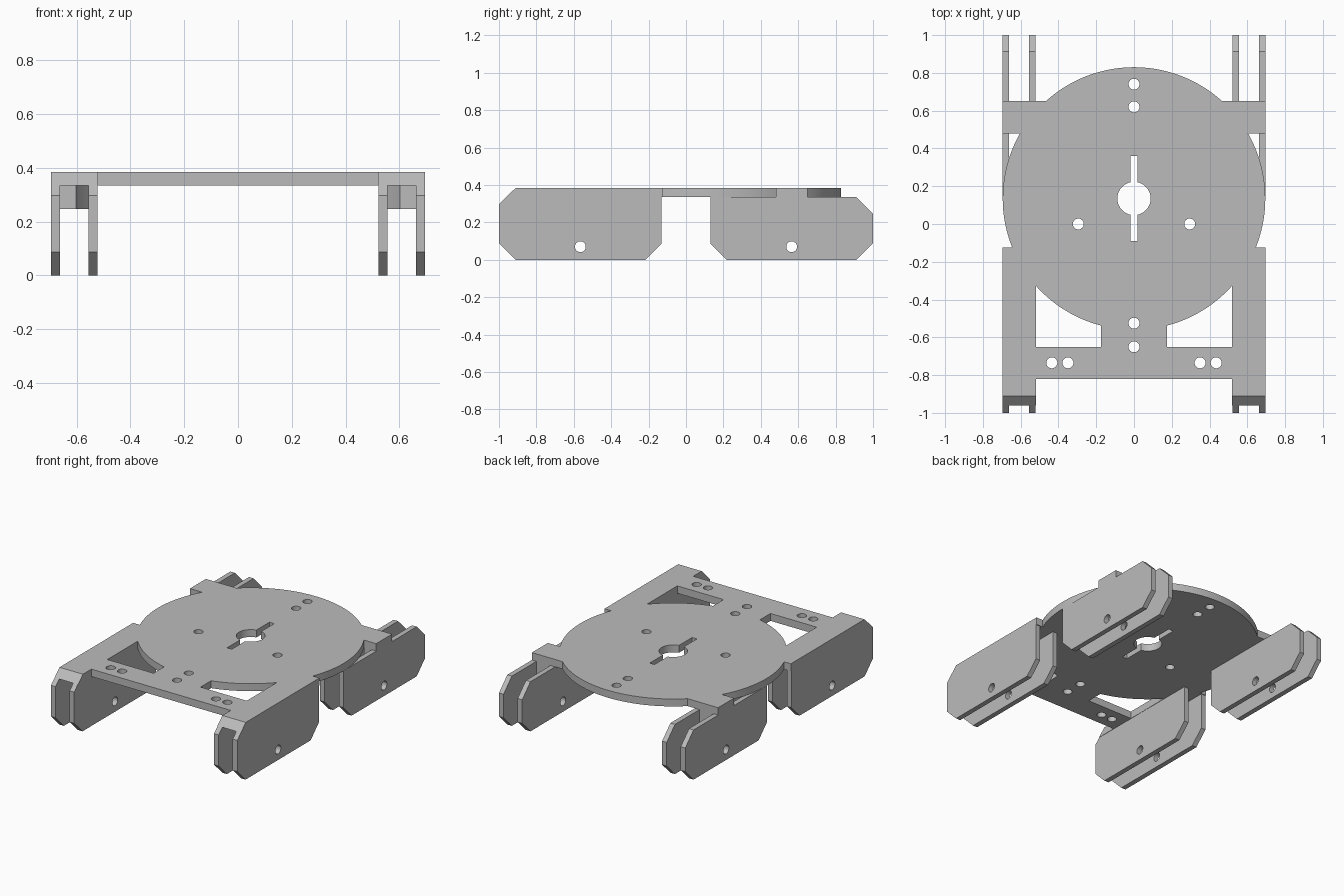
import bpy, bmesh
from math import sin, cos, asin, acos, pi
from mathutils import Matrix

cube = bpy.data.objects.get("Cube")
if cube:
    bpy.data.objects.remove(cube, do_unlink=True)

grey = bpy.data.materials.new("plain grey")
grey.use_nodes = True
color = (0.5, 0.5, 0.5, 1)
grey.diffuse_color = color
grey.node_tree.nodes["Principled BSDF"].inputs["Base Color"].default_value = color

# Shared dimensions
CY, R = 0.135, 0.695          # turntable disc centre and radius
HALF = 0.695                  # half width of the chassis
DECK, TOP = 0.335, 0.385      # deck underside and top
NOSE = -0.962                 # lower front edge of the deck
HOLE = 0.029


def arc(cx, cy, r, a0, a1, n):
    return [(cx + r * cos(a0 + (a1 - a0) * i / n),
             cy + r * sin(a0 + (a1 - a0) * i / n)) for i in range(n + 1)]


def circle(cx, cy, r=HOLE, n=32):
    return arc(cx, cy, r, 0, 2 * pi, n)[:-1]


def flip(points):
    return [(-x, y) for x, y in reversed(points)]


def at_y(y):
    return asin((y - CY) / R)


def at_x(x):
    return acos(x / R)


def cut_sheet(name, loops, low, high, matrix=None):
    """Extrude an outline with holes between two levels."""
    curve = bpy.data.curves.new(name, "CURVE")
    curve.dimensions = "2D"
    curve.fill_mode = "BOTH"
    curve.extrude = (high - low) / 2
    for loop in loops:
        spline = curve.splines.new("POLY")
        spline.points.add(len(loop) - 1)
        for point, (x, y) in zip(spline.points, loop):
            point.co = (x, y, 0, 1)
        spline.use_cyclic_u = True
    temp = bpy.data.objects.new(name + "_outline", curve)
    bpy.context.collection.objects.link(temp)
    graph = bpy.context.evaluated_depsgraph_get()
    mesh = bpy.data.meshes.new_from_object(temp.evaluated_get(graph))
    bpy.data.objects.remove(temp, do_unlink=True)
    mesh.transform(Matrix.Translation((0, 0, (low + high) / 2)))
    if matrix:
        mesh.transform(matrix)
    bm = bmesh.new()
    bm.from_mesh(mesh)
    bmesh.ops.remove_doubles(bm, verts=bm.verts, dist=0.0001)
    bmesh.ops.recalc_face_normals(bm, faces=bm.faces)
    bm.to_mesh(mesh)
    bm.free()
    mesh.materials.clear()
    mesh.materials.append(grey)
    obj = bpy.data.objects.new(name, mesh)
    bpy.context.collection.objects.link(obj)
    bpy.ops.object.select_all(action="DESELECT")
    obj.select_set(True)
    bpy.context.view_layer.objects.active = obj
    bpy.ops.object.shade_smooth_by_angle(angle=0.5)
    return obj


# Deck: disc merged with side strips and cross bars
side = [(0.52, -0.82), (0.52, NOSE), (HALF, NOSE), (HALF, -0.125)]
side += arc(0, CY, R, at_y(-0.125), at_y(0.48), 40)
side += [(HALF, 0.48), (HALF, 0.65)]
side += arc(0, CY, R, at_y(0.65), pi / 2, 32)[:-1]
outline = side + [(0, CY + R)] + flip(side)

# Corner windows under the disc's front edge
window = [(0.175, -0.65), (0.52, -0.65)]
window += arc(0, CY, R, -at_x(0.52), -at_x(0.175), 24)

# Centre hole with a long slot
slot, bore = 0.018, 0.088
a = acos(slot / bore)
key = [(slot, CY - 0.226)] + arc(0, CY, bore, -a, a, 24) + [(slot, CY + 0.226)]

loops = [outline, window, flip(window), key + flip(key)]
loops += [circle(0, y) for y in (0.74, 0.62, -0.525, -0.65)]
for s in (-1, 1):
    loops += [circle(s * x, y) for x, y in ((0.295, 0), (0.435, -0.735), (0.35, -0.735))]
deck = cut_sheet("deck", loops, DECK, TOP)

# Slope the front ends of the side strips
for v in deck.data.vertices:
    if v.co.y < -0.95 and v.co.z > 0.36:
        v.co.y = -0.91

# Wheel bracket plates, in pairs at each corner
front = [(NOSE, DECK), (-1, 0.298), (-1, 0.088), (-0.912, 0), (-0.218, 0),
         (-0.13, 0.088), (-0.13, DECK)]
rear = [(0.13, DECK), (0.13, 0.088), (0.218, 0), (0.912, 0), (1, 0.088),
        (1, 0.247), (0.912, DECK)]
upright = Matrix(((0, 0, 1, 0), (1, 0, 0, 0), (0, 1, 0, 0), (0, 0, 0, 1)))
for end, profile, y in (("front", front, -0.565), ("rear", rear, 0.565)):
    for hand, s in (("left", 1), ("right", -1)):
        for layer, x0, x1 in (("inner", 0.522, 0.556), ("outer", 0.661, HALF)):
            low, high = sorted((s * x0, s * x1))
            cut_sheet(f"{end}_{hand}_{layer}_bracket", [profile, circle(y, 0.07)],
                      low, high, upright)

# Spacer blocks between the rear brackets, hollowed along the disc edge
block = [(0.661, 0.48), (0.661, 0.65), (0.556, 0.65)]
block += arc(0, CY, R, at_x(0.556), at_y(0.48), 8)
cut_sheet("rear_left_spacer", [block], 0.247, DECK)
cut_sheet("rear_right_spacer", [flip(block)], 0.247, DECK)
